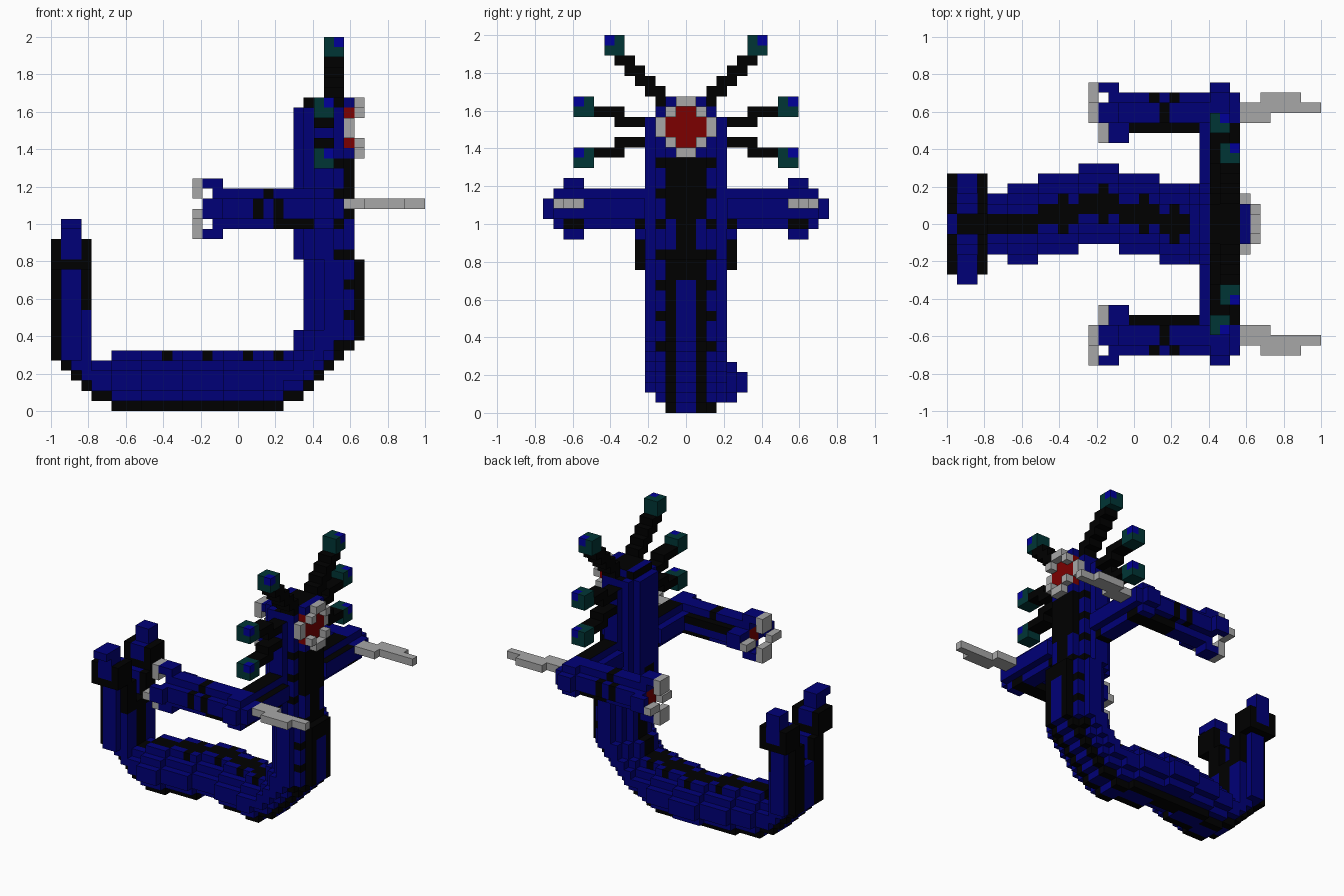
import bpy

if "Cube" in bpy.data.objects:
    bpy.data.objects.remove(bpy.data.objects["Cube"], do_unlink=True)

U = 2 / 37          # edge length of one block
cells = {}          # (i, j, k) -> (part, side colour, top colour)

PALETTE = {
    "navy blue": (0.0, 0.0, 0.185),
    "black": (0.0, 0.0, 0.0),
    "dark teal": (0.0, 0.036, 0.036),
    "bright blue": (0.0, 0.0, 0.32),
    "grey": (0.39, 0.39, 0.39),
    "dark red": (0.2, 0.0, 0.0),
}
BLUE, BLACK, TEAL, BRIGHT, GREY, RED = PALETTE
mats = {}
for name, rgb in PALETTE.items():
    m = bpy.data.materials.new(name)
    m.use_nodes = True
    m.diffuse_color = (*rgb, 1)
    bsdf = next(n for n in m.node_tree.nodes if n.type == 'BSDF_PRINCIPLED')
    bsdf.inputs["Base Color"].default_value = (*rgb, 1)
    bsdf.inputs["Roughness"].default_value = 0.9
    mats[name] = m


def fill(part, xs, ys, zs, colour, top=None, side=1):
    """Fill a block range; side=-1 mirrors it across y."""
    for i in range(*xs):
        for j in range(*ys):
            for k in range(*zs):
                jj = j if side > 0 else -1 - j
                cells[i, jj, k] = (part, colour, top or colour)


def rod(part, xs, ys, zs, colour, along, side=1, top=None):
    """Fill a bar along x (0) or y (1) with its four long edges cut away."""
    cross = ys if along == 0 else xs
    inner = (cross[0] + 1, cross[1] - 1)
    low = (zs[0] + 1, zs[1] - 1)
    fill(part, xs, ys, low, colour, top, side)
    if along == 0:
        fill(part, xs, inner, zs, colour, top, side)
    else:
        fill(part, inner, ys, zs, colour, top, side)


# Side silhouette of the curved body: k -> i range
rows = {0: (6, 23), 1: (4, 25), 2: (3, 26), 3: (2, 27), 4: (1, 28),
        5: (6, 29), 6: (24, 30), 7: (24, 31), 30: (25, 30)}
rows.update({k: (25, 31) for k in range(8, 15)})
rows.update({k: (24, 30) for k in range(15, 30)})
outline = {(i, k) for k, (a, b) in rows.items() for i in range(a, b)}
outline |= {(i, k) for i in range(4) for k in range(5, 11)}


def neighbours(i, k):
    return (i + 1, k), (i - 1, k), (i, k + 1), (i, k - 1)


# Depth below the silhouette sets the half width, giving a rounded section
depth, layer, level = {}, set(outline), 0
while layer:
    rim = {c for c in layer if any(n not in layer for n in neighbours(*c))}
    depth.update({c: level for c in rim})
    layer -= rim
    level += 1


def sway(i, k):
    """Sideways bend of the lying part of the body."""
    if k > 6 or i > 20:
        return 0
    return 2 if 13 <= i < 17 else 1 if i >= 9 else 0


for (i, k), d in depth.items():
    s = sway(i, k)
    half = min(4, 2 + d)
    if i < 4 and k >= 5:
        half = 3 if i in (0, 3) else 4
    elif k == 0 and s == 2:
        half = 1
    right, left, up, down = [n not in outline for n in neighbours(i, k)]
    outer = (down and k < 6) or (right and i > 20) or (left and i < 5)
    for j in range(-half, half):
        mid = -1 <= j < 1
        edge = j in (-half, half - 1)
        colour = BLUE
        if d == 0 and outer:
            # dark edges with a blue centre below, all dark on the chest
            blue_mid = mid and k < 13 and (k > 0 or s < 2)
            blue_edge = not mid and 16 <= k < 19
            colour = BLUE if blue_mid or blue_edge else BLACK
        elif d == 0 and k < 18:
            # dark stripe along the inside of the curve, with side notches
            colour = BLACK if mid or (i in (11, 15, 19, 22) and k == 5) else BLUE
        elif d == 1 and edge and i >= 28 and k % 3 == 0:
            colour = BLACK
        part, top = "body", colour
        if k >= 25:
            part, top = "head", BLACK if i >= 26 else BLUE
            colour = BLACK if i == 25 and k == 30 else BLUE
        cells[i, j + s, k] = (part, colour, top)

# Forked tail: two prongs with wide dark knuckles and blue caps
for s in (1, -1):
    fill("tail_fork", (0, 4), (1, 3), (10, 14), BLACK, side=s)
    fill("tail_fork", (1, 3), (1, 4), (10, 14), BLUE, side=s)
    fill("tail_fork", (0, 4), (2, 5), (14, 17), BLACK, side=s)
    fill("tail_fork", (1, 3), (2, 5), (15, 17), BLUE, side=s)
    fill("tail_fork", (1, 3), (3, 5), (17, 19), BLUE, side=s)
fill("tail_fork", (1, 3), (-6, -4), (18, 19), BLUE)

# Eye and grey ring
fill("head", (29, 30), (-2, 2), (25, 31), BLUE)
fill("eye", (29, 30), (-2, 2), (26, 30), RED)
for k_tip, k_corner in ((30, 29), (25, 26)):
    fill("eye_ring", (30, 31), (-1, 1), (k_tip, k_tip + 1), GREY)
    for s in (1, -1):
        fill("eye_ring", (30, 31), (1, 2), (k_corner, k_corner + 1), GREY, side=s)
        fill("eye_ring", (29, 30), (2, 3), (27, 29), GREY, side=s)

for s, label in ((1, "left"), (-1, "right")):
    # Head stalks with teal tips and a bright corner
    stalk, tip = label + "_stalks", label + "_stalk_tips"
    for n in range(5):
        fill(stalk, (27, 29), (1 + n, 3 + n), (30 + n, 31 + n), BLACK, side=s)
    for k_out, k_in in ((29, 28), (25, 26)):
        fill(stalk, (26, 28), (6, 9), (k_out, k_out + 1), BLACK, side=s)
        fill(stalk, (26, 28), (4, 7), (k_in, k_in + 1), BLACK, side=s)
    for i, j, k in ((27, 6, 35), (26, 9, 29), (26, 9, 24)):
        fill(tip, (i, i + 2), (j, j + 2), (k, k + 2), TEAL, side=s)
        fill(tip, (i + 1, i + 2), (j + 1, j + 2), (k + 1, k + 2), BRIGHT, side=s)

    # Upper arm and elbow
    arm = label + "_arm"
    rod(arm, (25, 29), (4, 13), (18, 22), BLUE, 1, side=s)
    fill(arm, (26, 28), (4, 10), (21, 22), BLUE, BLACK, side=s)
    fill(arm, (28, 29), (4, 10), (20, 21), BLUE, BLACK, side=s)
    fill(arm, (26, 28), (4, 5), (18, 19), BLACK, side=s)
    fill(arm, (26, 28), (13, 14), (19, 21), BLUE, side=s)
    # Forearm with dark underside, inner edge and bands
    rod(arm, (16, 27), (9, 13), (18, 22), BLUE, 0, side=s)
    fill(arm, (18, 25), (9, 10), (20, 21), BLACK, side=s)
    fill(arm, (22, 28), (10, 12), (18, 19), BLACK, side=s)
    for i in (20, 22):
        fill(arm, (i, i + 1), (12, 13), (19, 21), BLACK, side=s)
    fill(arm, (21, 22), (10, 12), (21, 22), BLACK, side=s)
    fill(arm, (16, 17), (10, 12), (19, 21), RED, side=s)

    # Four fingers with grey claws
    hand, claw = label + "_fingers", label + "_claws"
    for k, kc in ((22, 21), (17, 17)):
        fill(hand, (15, 17), (10, 12), (k, k + 1), BLUE, side=s)
        fill(claw, (14, 15), (10, 12), (kc, kc + 2), GREY, side=s)
    fill(hand, (15, 17), (13, 14), (19, 21), BLUE, side=s)
    fill(claw, (14, 15), (12, 14), (19, 20), GREY, side=s)
    fill(hand, (16, 18), (8, 9), (19, 21), BLUE, side=s)
    fill(claw, (15, 16), (8, 10), (19, 20), GREY, side=s)

    # Elbow blade
    blade = label + "_blade"
    fill(blade, (29, 32), (10, 12), (20, 21), GREY, side=s)
    fill(blade, (31, 35), (11, 13), (20, 21), GREY, side=s)
    fill(blade, (35, 37), (11, 12), (20, 21), GREY, side=s)

# Six block faces: direction and corners, wound outward
SIDES = []
for axis in range(3):
    a, b = (axis + 1) % 3, (axis + 2) % 3
    for sign in (1, 0):
        loop = []
        for u, v in ((0, 0), (1, 0), (1, 1), (0, 1)):
            p = [0, 0, 0]
            p[axis], p[a], p[b] = sign, u, v
            loop.append(tuple(p))
        d = [0, 0, 0]
        d[axis] = 1 if sign else -1
        SIDES.append((tuple(d), loop if sign else loop[::-1]))


def build(part):
    """Mesh the visible faces of one part."""
    verts, faces, colours = {}, [], []
    for (i, j, k), (owner, side, top) in cells.items():
        if owner != part:
            continue
        for (dx, dy, dz), loop in SIDES:
            if (i + dx, j + dy, k + dz) in cells:
                continue
            faces.append([verts.setdefault((i + x, j + y, k + z), len(verts))
                          for x, y, z in loop])
            colours.append(top if dz > 0 else side)
    mesh = bpy.data.meshes.new(part)
    mesh.from_pydata([(i * U - 1, j * U, k * U) for i, j, k in verts], [], faces)
    used = sorted(set(colours))
    for c in used:
        mesh.materials.append(mats[c])
    for poly, c in zip(mesh.polygons, colours):
        poly.material_index = used.index(c)
    mesh.update()
    bpy.context.collection.objects.link(bpy.data.objects.new(part, mesh))


for part in sorted({c[0] for c in cells.values()}):
    build(part)
